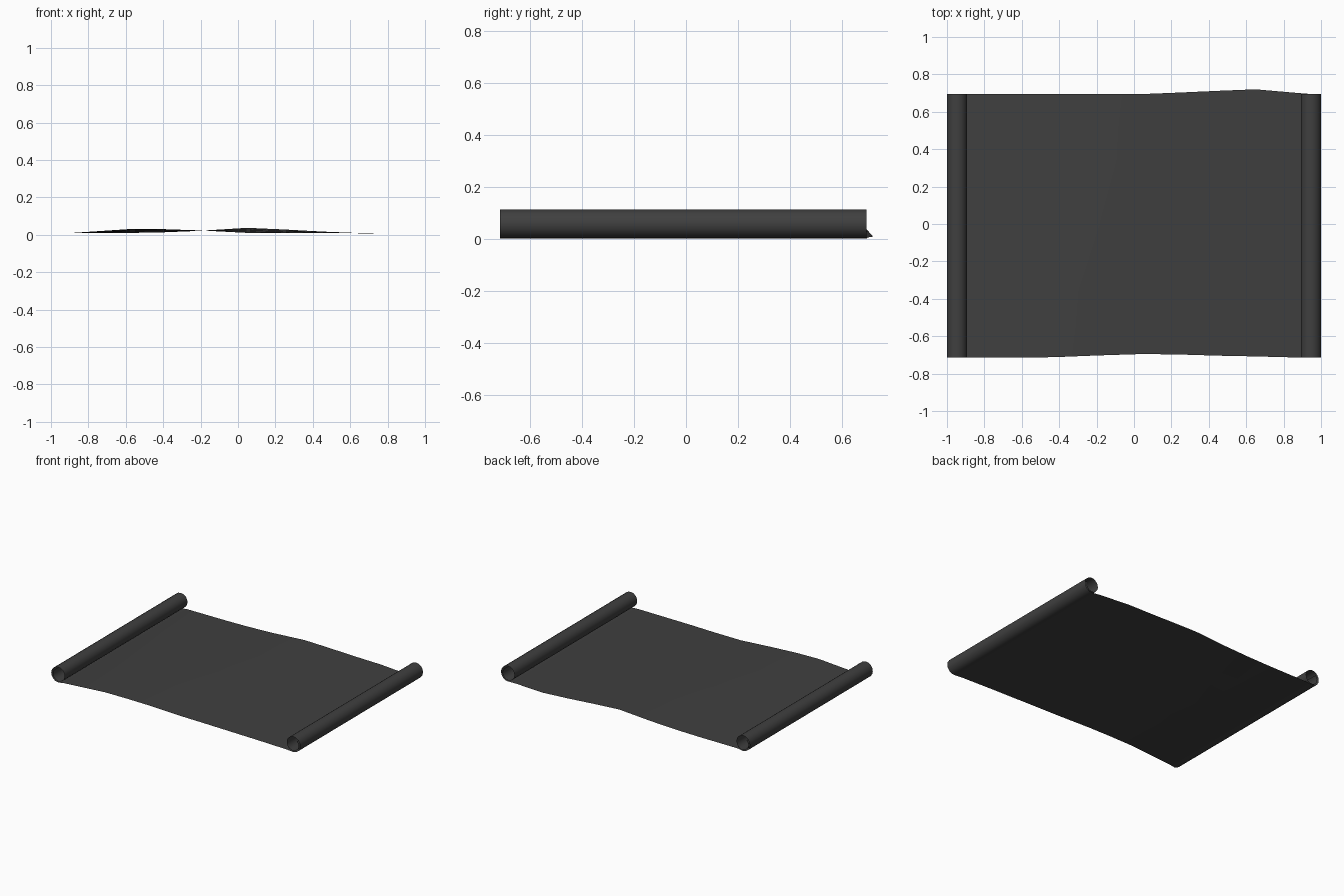
import bpy, bmesh, math

if "Cube" in bpy.data.objects:
    bpy.data.objects.remove(bpy.data.objects["Cube"])

FRONT, BACK = -0.715, 0.695

# Wavy sheet between the rolls: x, front y, front z, back y, back z
sheet = [
    (-0.90, -0.715, 0.009, 0.695, 0.009),
    (-0.57, -0.715, 0.031, 0.695, 0.010),
    (-0.40, -0.711, 0.030, 0.695, 0.013),
    (-0.20, -0.703, 0.023, 0.695, 0.021),
    (0.05, -0.695, 0.010, 0.695, 0.037),
    (0.25, -0.698, 0.009, 0.703, 0.028),
    (0.45, -0.704, 0.009, 0.712, 0.017),
    (0.65, -0.708, 0.008, 0.720, 0.009),
    (0.88, -0.714, 0.006, 0.700, 0.006),
]


def roll(side):
    """Spiral profile from the sheet edge, up and inward, ending inside the roll."""
    pts = []
    steps = 22
    for i in range(steps + 1):
        t = i / 16
        a = -math.pi / 2 + t * math.tau
        r = 0.056 - 0.018 * max(0.0, t - 0.55)
        x = side * (0.945 + r * math.cos(a))
        z = 0.058 + r * math.sin(a)
        pts.append((x, FRONT, z, BACK, z))
    return pts


# Full cross-section: left roll, sheet, right roll
profile = roll(-1)[::-1] + sheet + roll(1)

bm = bmesh.new()
ROWS = 4
grid = []
for x, yf, zf, yb, zb in profile:
    grid.append([bm.verts.new((x, yf + (yb - yf) * j / ROWS, zf + (zb - zf) * j / ROWS))
                 for j in range(ROWS + 1)])
for a, b in zip(grid, grid[1:]):
    for j in range(ROWS):
        bm.faces.new((a[j], b[j], b[j + 1], a[j + 1]))
mesh = bpy.data.meshes.new("scroll_sheet")
bm.to_mesh(mesh)
bm.free()
for p in mesh.polygons:
    p.use_smooth = True

scroll = bpy.data.objects.new("scroll_sheet", mesh)
bpy.context.collection.objects.link(scroll)

# Dark paper colour
mat = bpy.data.materials.new("dark_paper")
mat.diffuse_color = (0.05, 0.05, 0.05, 1)
mat.use_nodes = True
mat.node_tree.nodes["Principled BSDF"].inputs["Base Color"].default_value = mat.diffuse_color
mesh.materials.append(mat)
